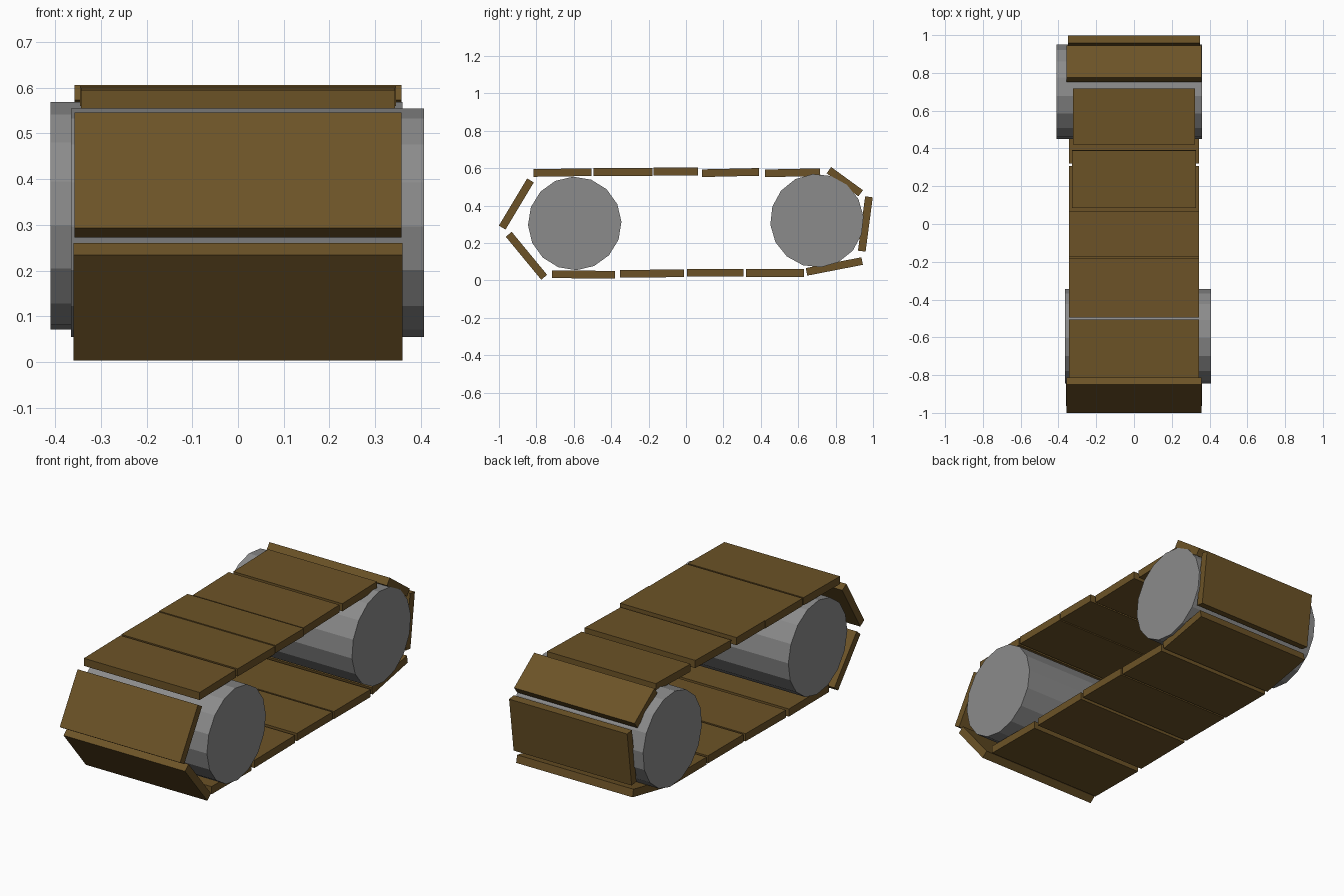
import bpy
from math import radians

cube = bpy.data.objects.get("Cube")
if cube:
    bpy.data.objects.remove(cube, do_unlink=True)


def make_material(name, rgb):
    mat = bpy.data.materials.new(name)
    mat.use_nodes = True
    mat.diffuse_color = (*rgb, 1)
    mat.node_tree.nodes["Principled BSDF"].inputs["Base Color"].default_value = (*rgb, 1)
    return mat


wood = make_material("brown wood", (0.15, 0.086, 0.02))
metal = make_material("grey metal", (0.26, 0.26, 0.26))


def plank(name, y, z, length, tilt=0, half_width=0.345, x=0, thick=0.041):
    """Flat tread board, tilted about the axle direction."""
    bpy.ops.mesh.primitive_cube_add(size=1, location=(x, y, z),
                                    rotation=(radians(tilt), 0, 0))
    ob = bpy.context.object
    ob.name = name
    ob.scale = (2 * half_width, length, thick)
    ob.data.materials.append(wood)


def roller(name, y, z, x_min, x_max, spin):
    """Faceted drum lying across the track."""
    bpy.ops.mesh.primitive_cylinder_add(vertices=16, radius=0.25, depth=x_max - x_min)
    ob = bpy.context.object
    ob.name = name
    ob.location = ((x_min + x_max) / 2, y, z)
    ob.rotation_euler = (0, radians(90), 0)
    ob.rotation_euler.rotate_axis('Z', radians(spin))
    ob.data.materials.append(metal)


# Rollers, each pushed out to one side
roller("front_roller", -0.595, 0.305, -0.365, 0.407, 2)
roller("back_roller", 0.70, 0.32, -0.41, 0.36, 5)

# Upper run of the track, front to back
plank("top_plank_1", -0.66, 0.577, 0.31, 0.8, 0.343)
plank("top_plank_2", -0.337, 0.58, 0.316)
plank("top_plank_3", -0.055, 0.583, 0.24)
plank("top_plank_4", 0.238, 0.577, 0.305, 1.3, 0.328)
plank("top_plank_5", 0.57, 0.576, 0.295, 1.3, 0.323)

# Planks wrapped round the back roller
plank("back_upper_plank", 0.849, 0.528, 0.21, -36, 0.357)
plank("back_plank", 0.959, 0.302, 0.293, 82.5, 0.35)
plank("back_lower_plank", 0.793, 0.075, 0.303, 11, 0.345)

# Lower run of the track, back to front
plank("bottom_plank_1", 0.475, 0.04, 0.31)
plank("bottom_plank_2", 0.157, 0.042, 0.302)
plank("bottom_plank_3", -0.182, 0.037, 0.343, 0.6)
plank("bottom_plank_4", -0.548, 0.032, 0.338, -0.4)

# Planks wrapped round the front roller
plank("front_lower_plank", -0.853, 0.132, 0.298, -50.5, 0.36)
plank("front_upper_plank", -0.907, 0.409, 0.294, 59, 0.357)
